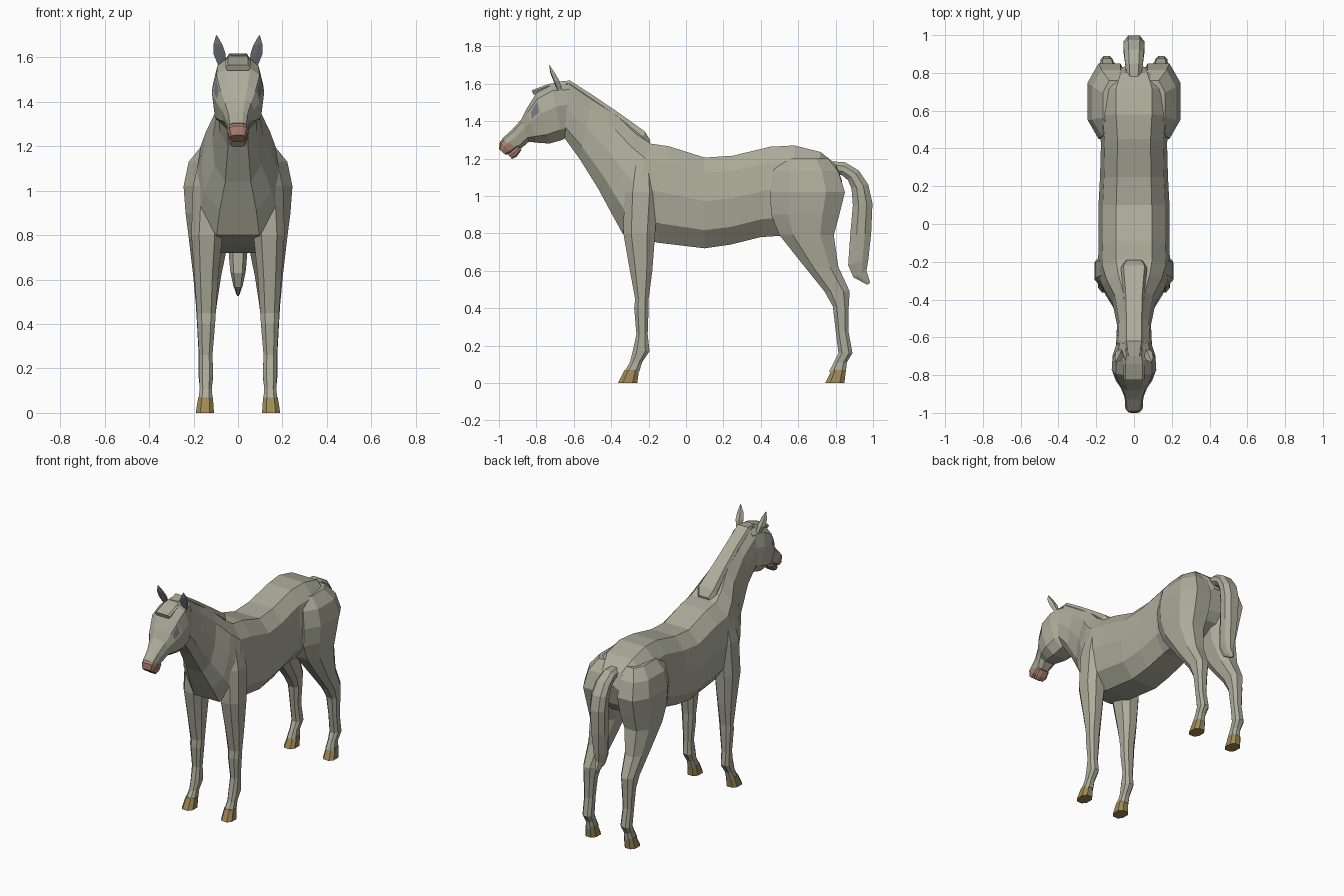
import bpy, bmesh
from mathutils import Vector


def material(name, rgb):
    m = bpy.data.materials.new(name)
    m.diffuse_color = (*rgb, 1)
    return m


COAT = material("grey_coat", (0.41, 0.415, 0.325))
HOOF = material("tan_hoof", (0.34, 0.25, 0.09))
LIP = material("pink_muzzle", (0.38, 0.215, 0.15))
DARK = material("slate_grey", (0.19, 0.19, 0.23))


def loft(name, rings, mats=(COAT,), rule=None, mirror=False):
    """Skin a list of equal rings, cap both ends, colour faces by rule."""
    bm = bmesh.new()
    loops = [[bm.verts.new(p) for p in r] for r in rings]
    n = len(loops[0])
    for a, b in zip(loops, loops[1:]):
        for i in range(n):
            j = (i + 1) % n
            bm.faces.new((a[i], a[j], b[j], b[i]))
    bm.faces.new(loops[0])
    bm.faces.new(loops[-1])
    bmesh.ops.recalc_face_normals(bm, faces=bm.faces)
    if rule:
        rule(bm)
    me = bpy.data.meshes.new(name)
    bm.to_mesh(me)
    bm.free()
    for m in mats:
        me.materials.append(m)
    ob = bpy.data.objects.new(name, me)
    bpy.context.collection.objects.link(ob)
    if mirror:
        ob.modifiers.new("other_side", "MIRROR")
    return ob


BODY = [(0.5, 0.0), (0.88, 0.17), (1, 0.48), (0.92, 0.8), (0.5, 1)]
HEAD = [(0.45, 0.0), (0.82, 0.11), (1, 0.4), (0.88, 0.82), (0.45, 1)]
SLAB = [(0.8, 0.0), (1, 0.35), (0.85, 1)]


def section(ty, tz, by, bz, w, prof):
    """Symmetric ring from a top point to a bottom point with half width w."""
    top, bot = Vector((0, ty, tz)), Vector((0, by, bz))
    half = [top.lerp(bot, t) + Vector((f * w, 0, 0)) for f, t in prof]
    return half + [Vector((-p.x, p.y, p.z)) for p in reversed(half)]


def sections(rows, prof):
    return [section(*r, prof) for r in rows]


def oct_ring(z, y0, y1, x0, x1):
    """Horizontal chamfered ring for legs."""
    cx, cy, hx, hy = (x0 + x1) / 2, (y0 + y1) / 2, (x1 - x0) / 2, (y1 - y0) / 2
    k = 0.5
    pts = [(1, k), (k, 1), (-k, 1), (-1, k), (-1, -k), (-k, -1), (k, -1), (1, -k)]
    return [(cx + a * hx, cy + b * hy, z) for a, b in pts]


# neck, barrel and rump in one skin
loft("neck_and_body", sections([
    (-0.63, 1.605, -0.65, 1.31, 0.095),
    (-0.50, 1.52, -0.57, 1.20, 0.09),
    (-0.36, 1.42, -0.47, 1.04, 0.115),
    (-0.27, 1.335, -0.40, 0.91, 0.165),
    (-0.19, 1.28, -0.34, 0.80, 0.192),
    (-0.09, 1.265, -0.15, 0.75, 0.188),
    (0.10, 1.205, 0.10, 0.72, 0.188),
    (0.25, 1.215, 0.24, 0.74, 0.18),
    (0.45, 1.263, 0.40, 0.78, 0.175),
    (0.58, 1.27, 0.55, 0.79, 0.19),
    (0.72, 1.235, 0.68, 0.84, 0.19),
    (0.80, 1.17, 0.76, 0.88, 0.14),
    (0.835, 1.08, 0.80, 0.94, 0.08),
], BODY))


# head with eyes inset in the side faces
def eyes(bm):
    for s in (-1, 1):
        target = Vector((s * 0.095, -0.815, 1.46))
        f = min(bm.faces, key=lambda q: (q.calc_center_median() - target).length)
        bmesh.ops.inset_individual(bm, faces=[f], thickness=0.017)
        f.material_index = 1


loft("head", sections([
    (-0.62, 1.60, -0.63, 1.32, 0.09),
    (-0.72, 1.595, -0.66, 1.30, 0.113),
    (-0.80, 1.55, -0.73, 1.28, 0.118),
    (-0.85, 1.47, -0.80, 1.285, 0.096),
    (-0.88, 1.41, -0.84, 1.29, 0.072),
    (-0.93, 1.355, -0.88, 1.255, 0.052),
    (-0.985, 1.305, -0.915, 1.245, 0.045),
], HEAD), (COAT, DARK), eyes)

# muzzle
loft("upper_lip", sections([
    (-0.975, 1.308, -0.90, 1.25, 0.046),
    (-0.995, 1.29, -0.93, 1.228, 0.048),
    (-1.0, 1.25, -0.965, 1.22, 0.036),
], HEAD), (LIP,))
loft("lower_lip", sections([
    (-0.90, 1.27, -0.88, 1.245, 0.04),
    (-0.93, 1.245, -0.905, 1.21, 0.042),
    (-0.955, 1.225, -0.93, 1.197, 0.034),
], HEAD), (LIP,))

# mane ridge and forelock
loft("mane", sections([
    (-0.70, 1.61, -0.70, 1.575, 0.035),
    (-0.62, 1.617, -0.63, 1.57, 0.05),
    (-0.50, 1.54, -0.52, 1.49, 0.05),
    (-0.36, 1.445, -0.38, 1.39, 0.055),
    (-0.22, 1.345, -0.25, 1.26, 0.07),
    (-0.19, 1.295, -0.20, 1.25, 0.045),
], SLAB))
loft("forelock", sections([
    (-0.67, 1.612, -0.67, 1.58, 0.045),
    (-0.74, 1.597, -0.735, 1.57, 0.056),
    (-0.825, 1.565, -0.815, 1.54, 0.056),
], SLAB))


# ears, with the forward faces dark
def inner_ear(bm):
    for f in bm.faces:
        f.normal_update()
        f.material_index = int(f.normal.y < -0.75)


def ear_ring(x, y, z, w, d):
    return [(x - w, y - d * 0.2, z), (x, y - d * 0.45, z + 0.005),
            (x + w, y - d * 0.2, z), (x + w * 0.5, y + d, z), (x - w * 0.5, y + d, z)]


loft("ears", [
    ear_ring(0.068, -0.675, 1.55, 0.016, 0.016),
    ear_ring(0.083, -0.70, 1.615, 0.027, 0.024),
    ear_ring(0.090, -0.718, 1.655, 0.021, 0.018),
    ear_ring(0.096, -0.73, 1.695, 0.004, 0.004),
], (COAT, DARK), inner_ear, True)

# front legs with shoulders
loft("front_legs", [oct_ring(*r) for r in [
    (1.18, -0.30, -0.17, 0.05, 0.165),
    (1.02, -0.33, -0.15, 0.05, 0.203),
    (0.80, -0.335, -0.165, 0.07, 0.21),
    (0.60, -0.30, -0.18, 0.09, 0.195),
    (0.45, -0.272, -0.20, 0.10, 0.185),
    (0.40, -0.277, -0.20, 0.103, 0.183),
    (0.26, -0.265, -0.205, 0.115, 0.175),
    (0.17, -0.285, -0.195, 0.112, 0.175),
    (0.11, -0.30, -0.235, 0.118, 0.172),
    (0.06, -0.33, -0.25, 0.114, 0.178),
]], mirror=True)

# hind legs with haunches
loft("hind_legs", [oct_ring(*r) for r in [
    (1.20, 0.50, 0.76, 0.03, 0.165),
    (1.13, 0.465, 0.815, 0.02, 0.222),
    (1.02, 0.45, 0.85, 0.015, 0.245),
    (0.90, 0.455, 0.82, 0.015, 0.236),
    (0.79, 0.50, 0.79, 0.04, 0.222),
    (0.62, 0.635, 0.815, 0.075, 0.202),
    (0.49, 0.74, 0.875, 0.095, 0.19),
    (0.41, 0.785, 0.87, 0.105, 0.185),
    (0.28, 0.80, 0.868, 0.115, 0.178),
    (0.16, 0.815, 0.89, 0.112, 0.177),
    (0.11, 0.79, 0.86, 0.118, 0.172),
    (0.06, 0.765, 0.855, 0.114, 0.178),
]], mirror=True)

# hooves
for name, y in (("front_hooves", -0.31), ("hind_hooves", 0.797)):
    loft(name, [
        oct_ring(0.07, y - 0.018, y + 0.058, 0.113, 0.179),
        oct_ring(0.0, y - 0.053, y + 0.05, 0.108, 0.19),
    ], (HOOF,), mirror=True)

# tail: outer edge to inner edge
loft("tail", sections([
    (0.78, 1.185, 0.78, 1.12, 0.04),
    (0.85, 1.18, 0.835, 1.11, 0.046),
    (0.925, 1.135, 0.865, 1.085, 0.052),
    (0.975, 1.06, 0.885, 1.04, 0.056),
    (0.997, 0.96, 0.892, 0.95, 0.056),
    (0.99, 0.80, 0.878, 0.79, 0.048),
    (0.975, 0.66, 0.867, 0.63, 0.035),
    (0.965, 0.60, 0.895, 0.565, 0.022),
    (0.985, 0.535, 0.97, 0.525, 0.005),
], [(0.55, 0.0), (1, 0.3), (1, 0.7), (0.55, 1)]))
